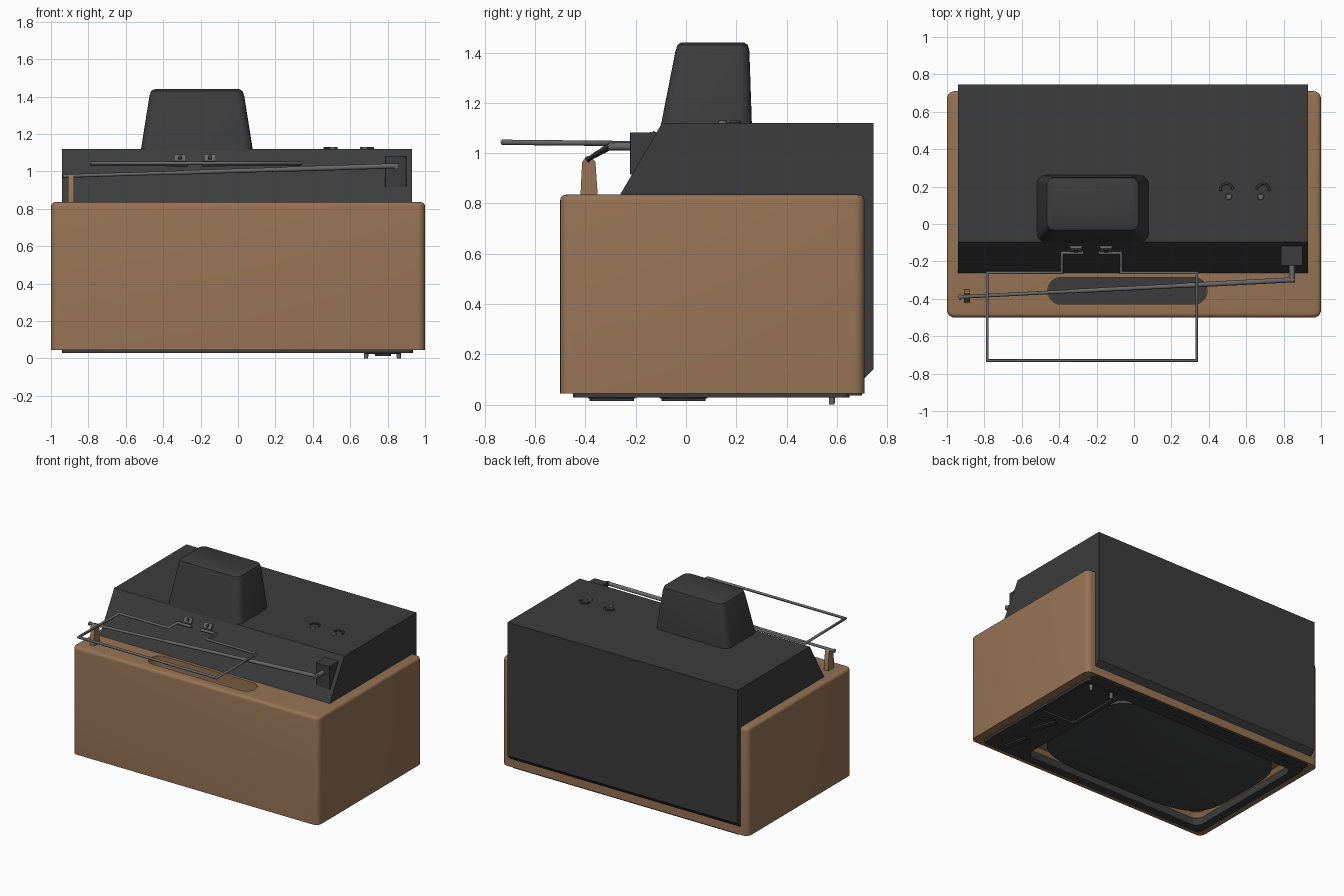
import bpy, bmesh, math
from mathutils import Vector

if "Cube" in bpy.data.objects:
    bpy.data.objects.remove(bpy.data.objects["Cube"])


def mat(name, c):
    m = bpy.data.materials.new(name)
    m.diffuse_color = (*c, 1)
    m.use_nodes = True
    m.node_tree.nodes["Principled BSDF"].inputs["Base Color"].default_value = m.diffuse_color
    return m


BROWN = mat("wood_brown", (0.305, 0.172, 0.09))
DARK = mat("charcoal_plastic", (0.045, 0.045, 0.045))
GLASS = mat("screen_glass", (0.055, 0.057, 0.06))
METAL = mat("antenna_metal", (0.14, 0.14, 0.14))


def smooth(ob):
    bpy.ops.object.select_all(action='DESELECT')
    ob.select_set(True)
    bpy.context.view_layer.objects.active = ob
    bpy.ops.object.shade_smooth_by_angle(angle=math.radians(35))


def finish(name, bm, m):
    bmesh.ops.recalc_face_normals(bm, faces=bm.faces)
    me = bpy.data.meshes.new(name)
    bm.to_mesh(me)
    bm.free()
    me.materials.append(m)
    ob = bpy.data.objects.new(name, me)
    bpy.context.collection.objects.link(ob)
    smooth(ob)
    return ob


def loft(name, rings, m):
    """Skin a stack of equal-length point rings and cap both ends."""
    bm = bmesh.new()
    vs = [[bm.verts.new(p) for p in r] for r in rings]
    n = len(rings[0])
    for a, b in zip(vs, vs[1:]):
        for i in range(n):
            bm.faces.new((a[i], a[(i + 1) % n], b[(i + 1) % n], b[i]))
    bm.faces.new(vs[0])
    bm.faces.new(vs[-1])
    return finish(name, bm, m)


def rrect(x0, x1, y0, y1, z, r, seg=5):
    pts = []
    for k, (cx, cy) in enumerate([(x1 - r, y1 - r), (x0 + r, y1 - r),
                                  (x0 + r, y0 + r), (x1 - r, y0 + r)]):
        for i in range(seg + 1):
            a = math.pi / 2 * (k + i / seg)
            pts.append((cx + r * math.cos(a), cy + r * math.sin(a), z))
    return pts


def plate(name, x0, x1, y0, y1, z0, z1, r, m, seg=5):
    return loft(name, [rrect(x0, x1, y0, y1, z, r, seg) for z in (z0, z1)], m)


def tube(name, p, q, r0, r1, m, seg=16):
    p, q = Vector(p), Vector(q)
    u = (q - p).normalized()
    s = u.orthogonal().normalized()
    t = u.cross(s)
    ang = [2 * math.pi * i / seg for i in range(seg)]
    return loft(name, [[c + r * (s * math.cos(a) + t * math.sin(a)) for a in ang]
                       for c, r in ((p, r0), (q, r1))], m)


def wire(name, pts, r, m):
    cu = bpy.data.curves.new(name, 'CURVE')
    cu.dimensions = '3D'
    cu.bevel_depth, cu.bevel_resolution, cu.use_fill_caps = r, 2, True
    sp = cu.splines.new('POLY')
    sp.points.add(len(pts) - 1)
    for a, b in zip(sp.points, pts):
        a.co = (*b, 1)
    cu.materials.append(m)
    ob = bpy.data.objects.new(name, cu)
    bpy.context.collection.objects.link(ob)
    bpy.ops.object.select_all(action='DESELECT')
    ob.select_set(True)
    bpy.context.view_layer.objects.active = ob
    bpy.ops.object.convert(target='MESH')


def cut(ob, cutter):
    mod = ob.modifiers.new("cut", 'BOOLEAN')
    mod.operation, mod.object, mod.solver = 'DIFFERENCE', cutter, 'EXACT'
    bpy.context.view_layer.objects.active = ob
    bpy.ops.object.modifier_apply(modifier=mod.name)
    bpy.data.objects.remove(cutter)
    smooth(ob)


# Brown cabinet, rounded everywhere except its lower rim
rings = [rrect(-1, 1, -0.5, 0.71, 0.045, 0.04)]
for i in range(5):
    a = math.pi / 2 * i / 4
    d = 0.022 * (1 - math.cos(a))
    rings.append(rrect(-1 + d, 1 - d, -0.5 + d, 0.71 - d,
                       0.813 + 0.022 * math.sin(a), 0.04 - d))
cabinet = loft("cabinet", rings, BROWN)
cut(cabinet, plate("handle_cutter", -0.46, 0.39, -0.43, -0.285, 0.6, 0.9, 0.07, BROWN, 8))
cut(cabinet, loft("screen_cutter", [rrect(-0.91, 0.63, -0.42, 0.62, 0.0, 0.06),
                                    rrect(-0.91, 0.63, -0.42, 0.62, 0.08, 0.06),
                                    rrect(-0.88, 0.61, -0.39, 0.59, 0.0801, 0.06),
                                    rrect(-0.86, 0.59, -0.37, 0.57, 0.11, 0.06)], BROWN))
plate("handle_slot_floor", -0.459, 0.389, -0.429, -0.286, 0.595, 0.605, 0.069, DARK, 8)

# Dark rear housing: extruded side profile wrapping the top and back
prof = [(-0.265, 0.83), (-0.095, 1.12), (0.745, 1.12), (0.745, 0.14),
        (0.705, 0.10), (0.69, 0.10), (0.69, 0.82)]
loft("rear_housing", [[(x, y, z) for y, z in prof] for x in (-0.94, 0.93)], DARK)

# Tapered tube cover with rounded corners and top edge
loft("tube_cover", [rrect(-0.52, 0.08, -0.1, 0.262, 1.11, 0.05),
                    rrect(-0.473, 0.033, -0.042, 0.252, 1.405, 0.045),
                    rrect(-0.464, 0.024, -0.034, 0.246, 1.43, 0.04),
                    rrect(-0.445, 0.005, -0.02, 0.23, 1.44, 0.03)], DARK)

# Front bezel with a deep screen opening and a sunken control panel
bezel = plate("bezel", -0.94, 0.935, -0.45, 0.65, 0.028, 0.08, 0.03, DARK)
cut(bezel, plate("opening_cutter", -0.88, 0.61, -0.39, 0.59, -0.1, 0.2, 0.06, DARK))
cut(bezel, plate("panel_cutter", 0.64, 0.91, 0.13, 0.62, -0.1, 0.042, 0.02, DARK))
plate("bezel_lower_lip", -0.93, 0.93, 0.64, 0.70, 0.036, 0.06, 0.02, DARK)

# Convex picture tube with barrel-shaped outline
rings = []
for s in (1.0, 0.98, 0.93, 0.85, 0.7, 0.5, 0.3, 0.1):
    ring = []
    for i in range(64):
        a = 2 * math.pi * i / 64
        c, d = math.cos(a), math.sin(a)
        ring.append((-0.135 + 0.725 * s * math.copysign(abs(c) ** 0.45, c),
                     0.1 + 0.48 * s * math.copysign(abs(d) ** 0.45, d),
                     0.07 - 0.042 * (1 - s * s)))
    rings.append(ring)
loft("screen", [[(x, y, 0.13) for x, y, z in rings[0]]] + rings, GLASS)

# Tuning knobs: low dial and turned grip bar
for k, (ky, turn) in enumerate([(-0.295, 0.2), (-0.01, 0.3)]):
    tube("knob_dial_%d" % k, (0.775, ky, 0.035), (0.775, ky, 0.024), 0.1, 0.092, DARK, 32)
    g = plate("knob_grip_%d" % k, -0.02, 0.02, -0.088, 0.088, 0.014, 0.028, 0.01, DARK)
    g.location = (0.775, ky, 0)
    g.rotation_euler.z = turn

# Small control pins
for x in (0.685, 0.86):
    tube("control_pin", (x, 0.58, 0.05), (x, 0.58, 0.0), 0.013, 0.011, METAL)

# Telescopic antenna: pivot block, elbow, rod sections, rest bracket
plate("antenna_block", 0.787, 0.9, -0.222, -0.1, 0.915, 1.083, 0.006, DARK, 2)
tube("antenna_elbow", (0.845, -0.21, 1.027), (0.845, -0.31, 1.027), 0.016, 0.016, METAL)
A, B = Vector((0.86, -0.298, 1.03)), Vector((-0.925, -0.39, 0.975))
for i, r in enumerate((0.0135, 0.0115, 0.0095)):
    tube("antenna_rod_%d" % i, A.lerp(B, i / 3), A.lerp(B, (i + 1) / 3), r, r, METAL)
tube("antenna_tip", B, B + (B - A).normalized() * 0.012, 0.013, 0.013, METAL)
rest = [(-0.42, 0.82), (-0.35, 0.82), (-0.36, 0.965), (-0.372, 0.98),
        (-0.388, 0.962), (-0.402, 0.98), (-0.413, 0.965)]
loft("antenna_rest", [[(x, y, z) for y, z in rest] for x in (-0.91, -0.877)], BROWN)

# Loop antenna wire and its two terminals on the sloped panel
loop = [(-0.27, -0.155), (-0.385, -0.155), (-0.385, -0.26), (-0.785, -0.26),
        (-0.785, -0.73), (0.335, -0.73), (0.335, -0.26), (-0.07, -0.26),
        (-0.07, -0.155), (-0.19, -0.155)]
wire("loop_antenna", [(x, y, 1.036 - 0.01 * y) for x, y in loop], 0.0105, METAL)
slope = Vector((0, -0.29, 0.17)).normalized()
for x in (-0.31, -0.15):
    p = Vector((x, -0.128, 1.065))
    t = plate("terminal_plate", -0.033, 0.033, -0.02, 0.02, -0.01, 0.014, 0.004, METAL, 2)
    t.location = p
    t.rotation_euler.x = math.atan2(0.29, 0.17)
    tube("terminal_screw", p, p + slope * 0.022, 0.013, 0.011, DARK)

# Cable hooks with screws on the flat back
for cx, sgn in ((0.495, 1), (0.69, -1)):
    arc = [(cx - sgn * 0.033 * math.cos(a), 0.185 + 0.03 * math.sin(a), 1.124)
           for a in [math.pi * (i / 10 * 1.1 - 0.1) for i in range(11)]]
    wire("cable_hook", arc, 0.006, DARK)
    tube("hook_screw", (cx + sgn * 0.012, 0.145, 1.115), (cx + sgn * 0.012, 0.145, 1.13),
         0.018, 0.015, METAL)
